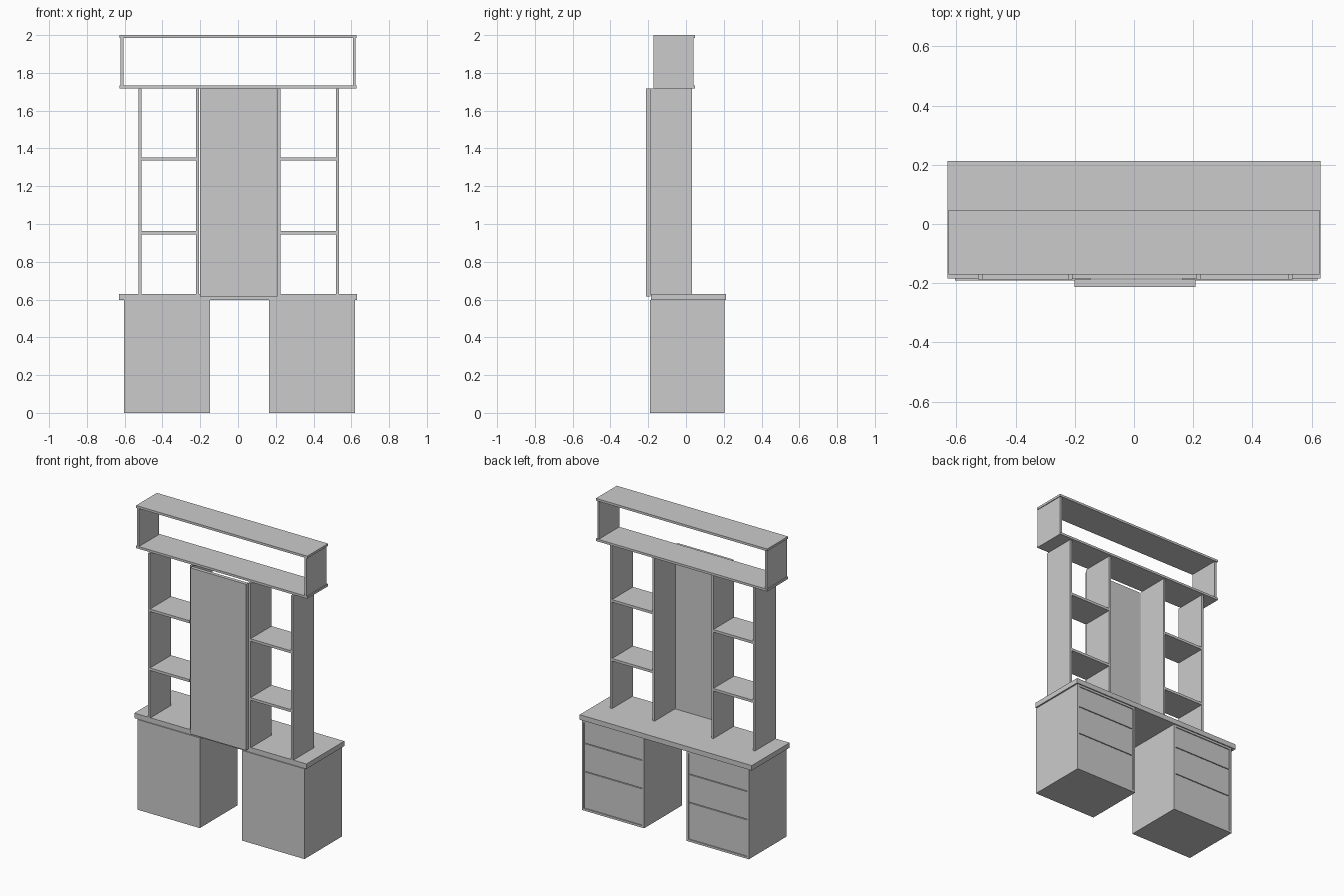
import bpy, bmesh

if "Cube" in bpy.data.objects:
    bpy.data.objects.remove(bpy.data.objects["Cube"])


def box(name, x, y, z):
    """Axis-aligned board given as (min, max) pairs."""
    bm = bmesh.new()
    bmesh.ops.create_cube(bm, size=1)
    for v in bm.verts:
        for i, (lo, hi) in enumerate((x, y, z)):
            v.co[i] = lo if v.co[i] < 0 else hi
    me = bpy.data.meshes.new(name)
    bm.to_mesh(me)
    bm.free()
    ob = bpy.data.objects.new(name, me)
    bpy.context.collection.objects.link(ob)
    return ob


# Desk top
box("desk_top", (-0.63, 0.63), (-0.184, 0.212), (0.597, 0.63))

# Drawer cabinets: open carcass on the +y side with three inset drawer fronts
T = 0.014
for side, x0, x1 in (("left", -0.604, -0.147), ("right", 0.163, 0.62)):
    n = side + "_cabinet_"
    y = (-0.19, 0.205)
    box(n + "side_a", (x0, x0 + T), y, (0, 0.597))
    box(n + "side_b", (x1 - T, x1), y, (0, 0.597))
    box(n + "bottom", (x0 + T, x1 - T), y, (0, T))
    box(n + "top", (x0 + T, x1 - T), y, (0.597 - T, 0.597))
    box(n + "panel", (x0 + T, x1 - T), (-0.19, -0.176), (T, 0.597 - T))
    for i, (z0, z1) in enumerate(((T, 0.255), (0.258, 0.442), (0.445, 0.583))):
        box(n + "drawer_%d" % i, (x0 + T + 0.001, x1 - T - 0.001),
            (-0.17, 0.2), (z0 + 0.001, z1 - 0.001))

# Uprights
for i, (x0, x1) in enumerate(((-0.527, -0.512), (-0.222, -0.207),
                              (0.209, 0.224), (0.52, 0.535))):
    box("upright_%d" % i, (x0, x1), (-0.187, 0.031), (0.63, 1.718))

# Side shelves
for side, x0, x1 in (("left", -0.512, -0.222), ("right", 0.224, 0.52)):
    for i, z in enumerate((0.945, 1.335)):
        box("%s_shelf_%d" % (side, i), (x0, x1), (-0.189, 0.031), (z, z + 0.017))

# Central front panel
box("centre_panel", (-0.201, 0.208), (-0.212, -0.188), (0.617, 1.717))

# Top open box
for name, z in (("crown_bottom", 1.718), ("crown_top", 1.985)):
    box(name, (-0.627, 0.627), (-0.171, 0.047), (z, z + 0.015))
for name, x in (("crown_left", -0.621), ("crown_right", 0.608)):
    box(name, (x, x + 0.014), (-0.171, 0.04), (1.733, 1.985))
